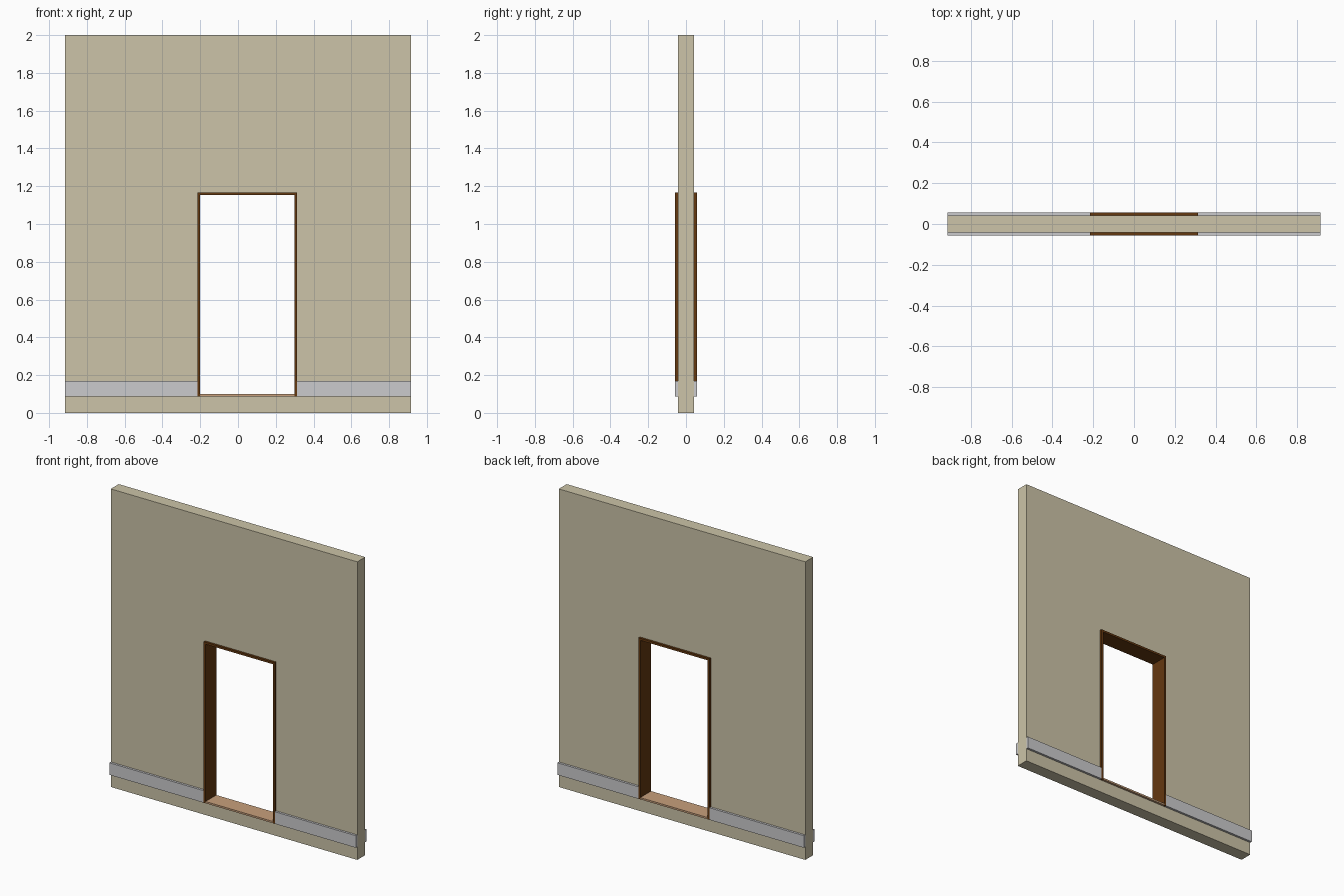
import bpy, bmesh

if "Cube" in bpy.data.objects:
    bpy.data.objects.remove(bpy.data.objects["Cube"])

# Main dimensions
HALF_W, HEIGHT = 0.915, 2.0
WALL_Y, TRIM_Y = 0.042, 0.057            # half depths
OX0, OX1, OZ0, OZ1 = -0.215, 0.313, 0.087, 1.168   # outside of door frame
T = 0.014                                # frame thickness


def material(name, rgb):
    m = bpy.data.materials.new(name)
    lin = [((c / 255 + 0.055) / 1.055) ** 2.4 for c in rgb]
    m.diffuse_color = (*lin, 1)
    m.use_nodes = True
    m.node_tree.nodes["Principled BSDF"].inputs["Base Color"].default_value = m.diffuse_color
    return m


wall_mat = material("wall beige", (204, 196, 168))
skirt_mat = material("skirting grey", (203, 203, 205))
frame_mat = material("frame brown", (100, 56, 16))
sill_mat = material("threshold tan", (200, 160, 124))


def finish(name, bm, mat):
    bmesh.ops.recalc_face_normals(bm, faces=bm.faces)
    me = bpy.data.meshes.new(name)
    bm.to_mesh(me)
    bm.free()
    me.materials.append(mat)
    ob = bpy.data.objects.new(name, me)
    bpy.context.collection.objects.link(ob)
    return ob


def extrude_xz(name, polys, y0, y1, mat):
    """Extrude joined polygons in the xz plane from y0 to y1."""
    bm = bmesh.new()
    for poly in polys:
        bm.faces.new([bm.verts.new((x, y0, z)) for x, z in poly])
    bmesh.ops.remove_doubles(bm, verts=bm.verts, dist=1e-5)
    ext = bmesh.ops.extrude_face_region(bm, geom=bm.faces[:], use_keep_orig=True)
    moved = [v for v in ext["geom"] if isinstance(v, bmesh.types.BMVert)]
    bmesh.ops.translate(bm, verts=moved, vec=(0, y1 - y0, 0))
    return finish(name, bm, mat)


def rect(x0, x1, z0, z1):
    return [(x0, z0), (x1, z0), (x1, z1), (x0, z1)]


# Wall: a ring of four panels around the door opening
outer = rect(-HALF_W, HALF_W, 0, HEIGHT)
hole = rect(OX0, OX1, OZ0, OZ1)
ring = [[outer[i], outer[(i + 1) % 4], hole[(i + 1) % 4], hole[i]] for i in range(4)]
extrude_xz("wall", ring, -WALL_Y, WALL_Y, wall_mat)

# Door frame: two jambs and a head, standing proud of both wall faces
ix0, ix1, iz1 = OX0 + T, OX1 - T, OZ1 - T
frame = [
    [(OX0, OZ0), (ix0, OZ0), (ix0, iz1), (OX0, OZ1)],
    [(ix0, iz1), (ix1, iz1), (OX1, OZ1), (OX0, OZ1)],
    [(ix1, OZ0), (OX1, OZ0), (OX1, OZ1), (ix1, iz1)],
]
extrude_xz("door_frame", frame, -TRIM_Y, TRIM_Y, frame_mat)

# Threshold between the jambs
extrude_xz("threshold", [rect(ix0, ix1, OZ0, OZ0 + 0.012)], -TRIM_Y, TRIM_Y, sill_mat)

# Skirting boards on both faces, either side of the door
for face, s in (("front", -1), ("back", 1)):
    for side, x0, x1 in (("left", -HALF_W, OX0), ("right", OX1, HALF_W)):
        extrude_xz(f"skirting_{face}_{side}", [rect(x0, x1, 0.087, 0.168)],
                   s * WALL_Y, s * TRIM_Y, skirt_mat)
